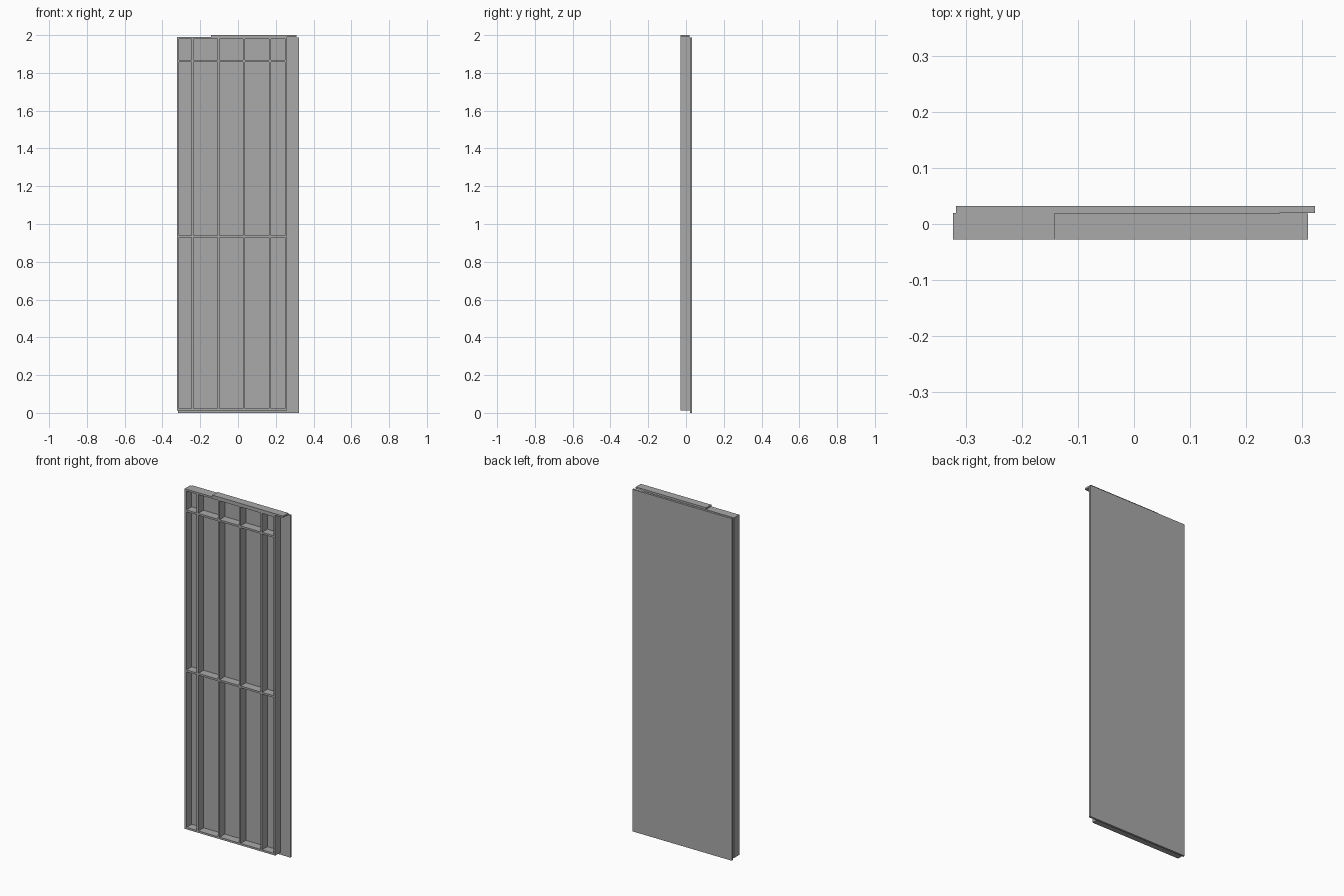
import bpy
import bmesh
from mathutils import Vector

cube = bpy.data.objects.get("Cube")
if cube:
    bpy.data.objects.remove(cube, do_unlink=True)

grey = bpy.data.materials.new("plain_grey")
grey.use_nodes = True
colour = (0.4, 0.4, 0.4, 1)
grey.diffuse_color = colour
grey.node_tree.nodes["Principled BSDF"].inputs["Base Color"].default_value = colour


def box(name, x, y, z):
    """Flat-sided board spanning the given (low, high) ranges."""
    low, high = Vector((x[0], y[0], z[0])), Vector((x[1], y[1], z[1]))
    bm = bmesh.new()
    bmesh.ops.create_cube(bm, size=1)
    for v in bm.verts:
        v.co = (low + high) / 2 + v.co * (high - low)
    mesh = bpy.data.meshes.new(name)
    bm.to_mesh(mesh)
    bm.free()
    mesh.materials.append(grey)
    obj = bpy.data.objects.new(name, mesh)
    bpy.context.collection.objects.link(obj)
    return obj


T = 0.011                          # board thickness
DEPTH = (-0.028, 0.02)             # frame, front to back
LEFT, RIGHT = -0.323, 0.259        # frame ends
BOTTOM, TOP = 0.013, 1.99

# Sheathing panel, shifted sideways so it laps past the frame
box("back_panel", (-0.317, 0.323), (0.02, 0.032), (0, 1.988))

# Sole rail and top rail
box("bottom_rail", (LEFT, RIGHT), DEPTH, (BOTTOM, BOTTOM + T))
box("top_rail", (LEFT, RIGHT), DEPTH, (TOP - T, TOP))

# Partial cap plate overhanging one end
box("cap_plate", (-0.143, 0.31), (-0.028, 0.019), (TOP, 2))

# Upright studs
studs = [LEFT + T / 2, -0.241, -0.104, 0.031, 0.169, RIGHT - T / 2]
for i, x in enumerate(studs):
    box(f"stud_{i + 1}", (x - T / 2, x + T / 2), DEPTH, (BOTTOM + T, TOP - T))

# Short blocking pieces between neighbouring studs
for row, z in (("middle", 0.934), ("upper", 1.864)):
    for i, (a, b) in enumerate(zip(studs, studs[1:])):
        box(f"{row}_blocking_{i + 1}", (a + T / 2, b - T / 2), DEPTH,
            (z - T / 2, z + T / 2))
